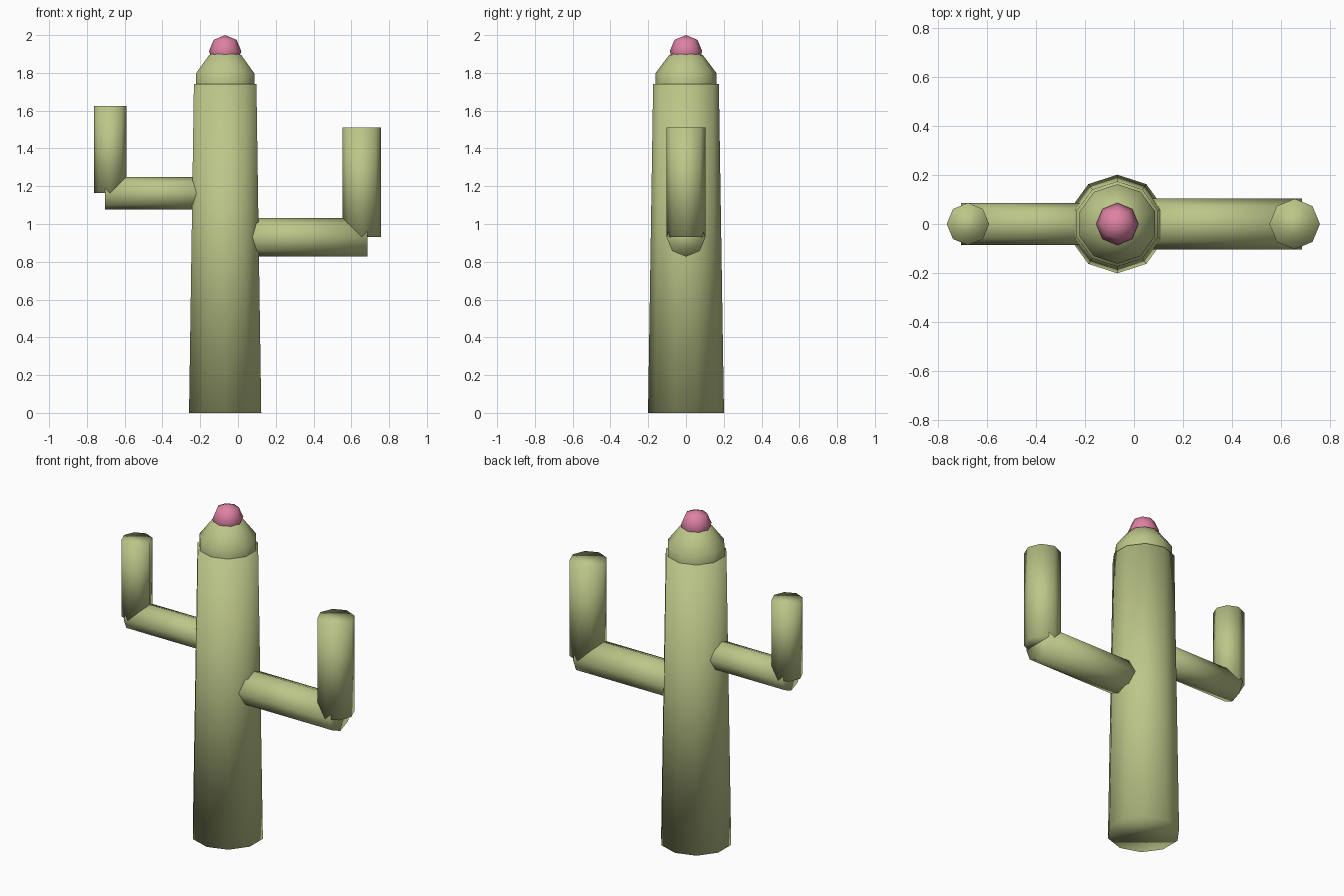
import bpy
import bmesh
from math import sin, cos, pi
from mathutils import Matrix

cube = bpy.data.objects.get("Cube")
if cube:
    bpy.data.objects.remove(cube)


def make_material(name, rgb):
    mat = bpy.data.materials.new(name)
    mat.use_nodes = True
    mat.diffuse_color = (*rgb, 1)
    mat.node_tree.nodes["Principled BSDF"].inputs["Base Color"].default_value = (*rgb, 1)
    return mat


green = make_material("cactus green", (0.51, 0.565, 0.25))
pink = make_material("flower pink", (0.73, 0.22, 0.37))


def lathe(name, profile, sides, location, mat, along_x=False):
    """Turn a (radius, height) profile, with a corner on +y and capped ends."""
    bm = bmesh.new()
    rings = [[bm.verts.new((r * sin(2 * pi * i / sides), r * cos(2 * pi * i / sides), z))
              for i in range(sides)] for r, z in profile]
    for low, high in zip(rings, rings[1:]):
        for i in range(sides):
            j = (i + 1) % sides
            bm.faces.new((low[i], low[j], high[j], high[i]))
    for ring, (r, _) in ((rings[0], profile[0]), (rings[-1], profile[-1])):
        if r > 0:
            bm.faces.new(ring)
    bmesh.ops.remove_doubles(bm, verts=bm.verts, dist=0.0001)
    if along_x:
        bm.transform(Matrix.Rotation(pi / 2, 4, 'Y'))
    bmesh.ops.recalc_face_normals(bm, faces=bm.faces)
    for face in bm.faces:
        face.smooth = True
    mesh = bpy.data.meshes.new(name)
    bm.to_mesh(mesh)
    bm.free()
    mesh.materials.append(mat)
    obj = bpy.data.objects.new(name, mesh)
    obj.location = location
    bpy.context.collection.objects.link(obj)
    return obj


TRUNK_X = -0.068

# Tapered trunk and rounded crown
lathe("trunk", [(0.201, 0), (0.174, 1.74)], 10, (TRUNK_X, 0, 0), green)
lathe("crown", [(0, -0.19), (0.09, -0.154), (0.162, -0.058),
                (0.162, 0.058), (0.09, 0.154), (0, 0.19)],
      10, (TRUNK_X, 0, 1.74), green)

# Flower bud
bud = [(0.086 * cos(a * pi / 4), 0.086 * sin(a * pi / 4)) for a in (-1, 0, 1)]
lathe("flower", [(0, -0.086)] + bud + [(0, 0.086)], 8, (TRUNK_X, 0, 1.914), pink)


# Each arm is a level branch and an upright, both eight-sided
def arm(side, radius, tip, upright_x, z, top):
    start, end = sorted((TRUNK_X, tip))
    lathe(side + "_branch", [(radius, start), (radius, end)], 8, (0, 0, z), green, True)
    lathe(side + "_upright", [(radius, z), (radius, top)], 8, (upright_x, 0, 0), green)


arm("left", 0.103, 0.685, 0.655, 0.93, 1.51)
arm("right", 0.0865, -0.705, -0.677, 1.163, 1.625)
